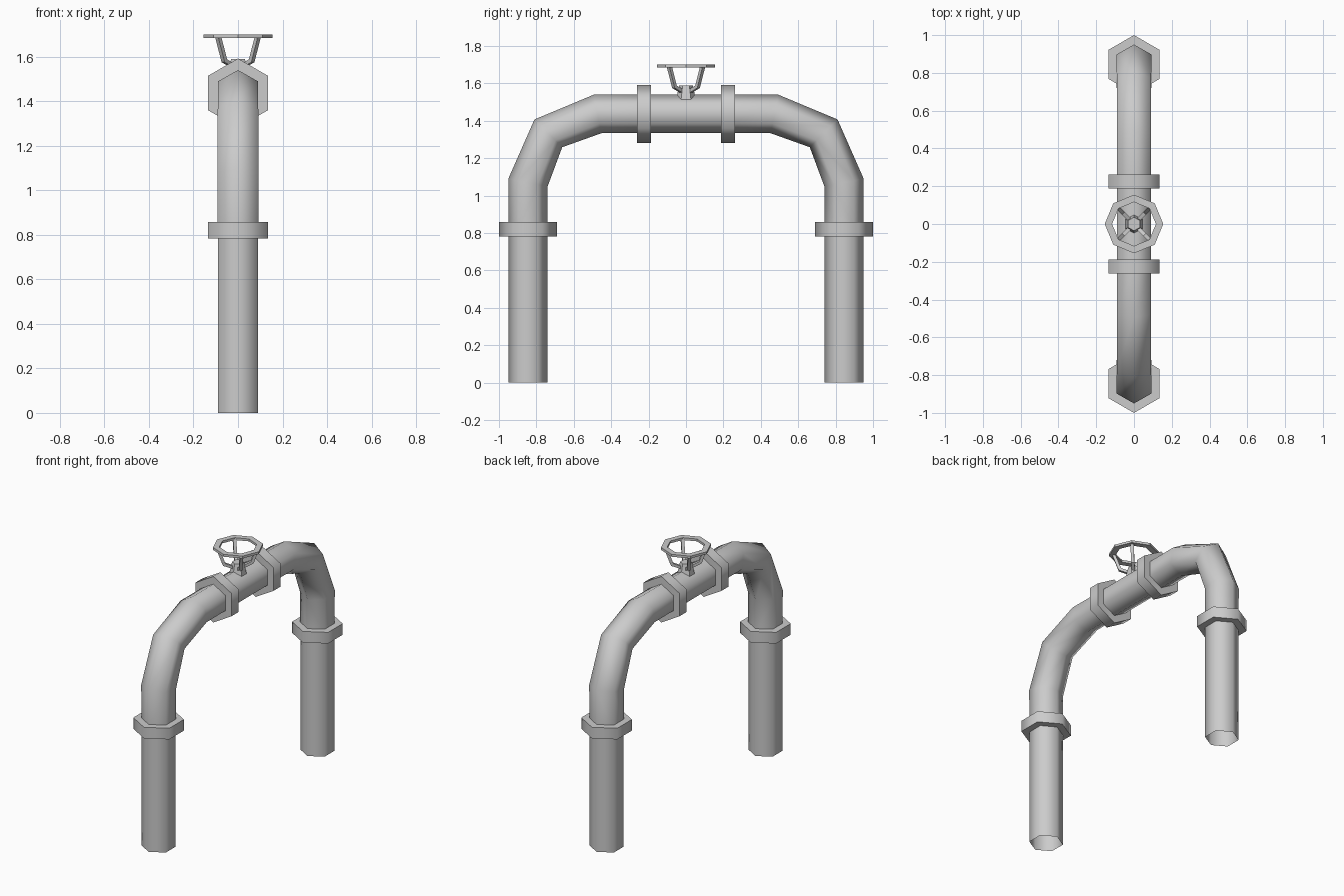
import bpy, bmesh
from math import sin, cos, pi, radians
from mathutils import Vector

if "Cube" in bpy.data.objects:
    bpy.data.objects.remove(bpy.data.objects["Cube"], do_unlink=True)

# Single grey metal
metal = bpy.data.materials.new("grey_metal")
metal.use_nodes = True
grey = (0.6, 0.6, 0.6, 1)
metal.diffuse_color = grey
metal.node_tree.nodes["Principled BSDF"].inputs["Base Color"].default_value = grey

PIPE_R, FLANGE_R = 0.105, 0.155
LEG_Y, TOP_Z = 0.845, 1.437
BEND_Y, BEND_Z = 0.4725, 1.07


def loft(name, sections, caps=False, closed=False, mirror=False, smooth=70):
    """Skin a row of equal-sized loops into an object."""
    bm = bmesh.new()
    rings = [[bm.verts.new(p) for p in s] for s in sections]
    n = len(rings[0])
    pairs = list(zip(rings, rings[1:]))
    if closed:
        pairs.append((rings[-1], rings[0]))
    for a, b in pairs:
        for i in range(n):
            j = (i + 1) % n
            bm.faces.new((a[i], a[j], b[j], b[i]))
    if caps:
        bm.faces.new(rings[0])
        bm.faces.new(rings[-1])
    bmesh.ops.recalc_face_normals(bm, faces=bm.faces)
    mesh = bpy.data.meshes.new(name)
    bm.to_mesh(mesh)
    bm.free()
    mesh.materials.append(metal)
    obj = bpy.data.objects.new(name, mesh)
    bpy.context.collection.objects.link(obj)
    bpy.ops.object.select_all(action="DESELECT")
    obj.select_set(True)
    bpy.context.view_layer.objects.active = obj
    if smooth:
        bpy.ops.object.shade_smooth_by_angle(angle=radians(smooth))
    if mirror:
        mod = obj.modifiers.new("other_side", "MIRROR")
        mod.use_axis = (False, True, False)
        mod.use_mirror_merge = False
    return obj


def hexagon(y, z, tilt, r):
    """Hexagon across the run, one corner pointing along the tilted outward axis."""
    out = Vector((0, cos(tilt), sin(tilt)))
    side = Vector((1, 0, 0))
    return [Vector((0, y, z)) + r * (cos(i * pi / 3) * out + sin(i * pi / 3) * side)
            for i in range(6)]


# Upright legs, open at the ground
loft("legs", [hexagon(LEG_Y, z, 0, PIPE_R) for z in (0, 0.82)], mirror=True)

# Faceted elbows
bend = LEG_Y - BEND_Y
elbow = [hexagon(LEG_Y, 0.82, 0, PIPE_R),
         hexagon(LEG_Y, BEND_Z, radians(11), 0.107),
         hexagon(BEND_Y + bend * cos(pi / 4), BEND_Z + bend * sin(pi / 4), pi / 4, PIPE_R),
         hexagon(BEND_Y, TOP_Z, radians(79), PIPE_R),
         hexagon(0.225, TOP_Z, pi / 2, 0.103)]
loft("elbows", elbow, mirror=True)

# Valve pipe between the elbows
loft("middle_pipe", [hexagon(y, TOP_Z, pi / 2, 0.103) for y in (-0.225, 0.225)])

# Hexagonal flanges
loft("leg_flanges", [hexagon(LEG_Y, z, 0, FLANGE_R) for z in (0.783, 0.858)],
     caps=True, mirror=True)
loft("top_flanges", [hexagon(y, TOP_Z, pi / 2, FLANGE_R) for y in (0.188, 0.262)],
     caps=True, mirror=True)

# Tapered valve stem
loft("valve_stem", [[(r * sin(i * pi / 3), r * cos(i * pi / 3), z) for i in range(6)]
                    for r, z in ((0.058, 1.49), (0.036, 1.59))], caps=True, smooth=0)

# Octagonal handwheel rim
rim = []
for i in range(8):
    a = i * pi / 4
    rim.append([(r * cos(a), r * sin(a), z) for r, z in
                ((0.116, 1.684), (0.155, 1.684), (0.155, 1.7), (0.116, 1.7))])
loft("wheel_rim", rim, closed=True, smooth=0)

# Four bent spokes: (radius, height, tilt of the square section)
spoke_path = ((0.02, 1.553, 90), (0.087, 1.582, 40), (0.126, 1.69, 0))
for k in range(4):
    a = pi / 4 + k * pi / 2
    radial = Vector((cos(a), sin(a), 0))
    across = Vector((-sin(a), cos(a), 0)) * 0.01
    sections = []
    for r, z, tilt in spoke_path:
        t = radians(tilt)
        c = radial * r + Vector((0, 0, z))
        out = (radial * cos(t) - Vector((0, 0, sin(t)))) * 0.01
        sections.append([c - out - across, c + out - across, c + out + across, c - out + across])
    loft("wheel_spoke_%d" % (k + 1), sections, caps=True, smooth=0)
